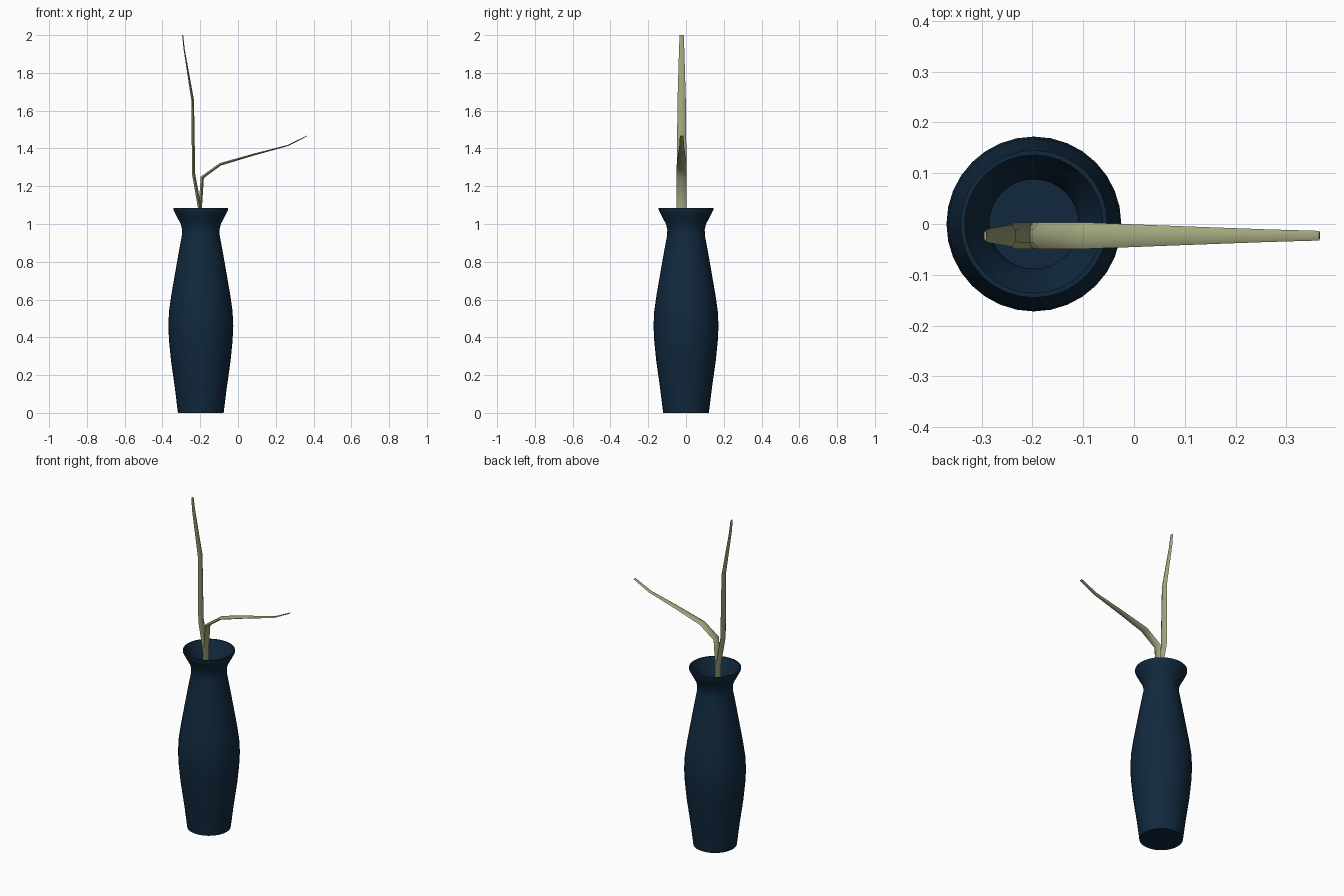
import bpy, bmesh, math
from mathutils import Vector

if "Cube" in bpy.data.objects:
    bpy.data.objects.remove(bpy.data.objects["Cube"])

CX, CY = -0.197, -0.023   # vase axis x, branch plane y


def material(name, rgb):
    m = bpy.data.materials.new(name)
    m.diffuse_color = (*rgb, 1)
    m.use_nodes = True
    m.node_tree.nodes["Principled BSDF"].inputs["Base Color"].default_value = m.diffuse_color
    return m


def finish(bm, name, mat, angle):
    bmesh.ops.recalc_face_normals(bm, faces=bm.faces)
    me = bpy.data.meshes.new(name)
    bm.to_mesh(me)
    bm.free()
    ob = bpy.data.objects.new(name, me)
    bpy.context.collection.objects.link(ob)
    me.materials.append(mat)
    bpy.ops.object.select_all(action='DESELECT')
    ob.select_set(True)
    bpy.context.view_layer.objects.active = ob
    bpy.ops.object.shade_smooth_by_angle(angle=math.radians(angle))
    return ob


def skin(bm, rings):
    """Bridge successive vertex rings and cap both ends."""
    for a, b in zip(rings, rings[1:]):
        n = len(a)
        for i in range(n):
            bm.faces.new((a[i], a[(i + 1) % n], b[(i + 1) % n], b[i]))
    bm.faces.new(rings[0])
    bm.faces.new(rings[-1])


def lathe(name, profile, mat, sides=32):
    bm = bmesh.new()
    rings = [[bm.verts.new((CX + r * math.cos(t), r * math.sin(t), z))
              for t in (2 * math.pi * i / sides for i in range(sides))]
             for r, z in profile]
    skin(bm, rings)
    return finish(bm, name, mat, 50)


def branch(name, path, mat):
    """Flattened six-sided twig; path rows are x, z, thickness, y width."""
    bm = bmesh.new()
    pts = [Vector((x, 0, z)) for x, z, _, _ in path]
    rings = []
    for i, (x, z, thick, width) in enumerate(path):
        d = (pts[min(i + 1, len(pts) - 1)] - pts[max(i - 1, 0)]).normalized()
        side = Vector((d.z, 0, -d.x))
        ring = []
        for k in range(6):
            t = math.pi / 2 + k * math.pi / 3
            p = pts[i] + side * (math.cos(t) * thick / 1.732)
            ring.append(bm.verts.new((p.x, CY + math.sin(t) * width / 2, p.z)))
        rings.append(ring)
    skin(bm, rings)
    return finish(bm, name, mat, 50)


navy = material("navy glaze", (0.0056, 0.022, 0.048))
twig = material("dry olive twig", (0.37, 0.39, 0.21))

# Vase: outer wall, lip, then inner wall down to the floor
outer = [(0.121, 0), (0.137, 0.13), (0.157, 0.27), (0.168, 0.38), (0.172, 0.46),
         (0.168, 0.54), (0.155, 0.63), (0.136, 0.74), (0.115, 0.86),
         (0.100, 0.94), (0.099, 0.97), (0.106, 1.00), (0.130, 1.045), (0.145, 1.075),
         (0.145, 1.084)]
inner = [(r - 0.011, z) for r, z in reversed(outer[1:-2])]
lathe("vase", outer + [(0.136, 1.084)] + inner + [(0.11, 0.03)], navy)

# Two branches rising from inside the vase
branch("upright_branch", [(-0.200, 0.30, 0.018, 0.052), (-0.203, 1.085, 0.018, 0.052),
                          (-0.235, 1.265, 0.017, 0.052), (-0.240, 1.655, 0.014, 0.044),
                          (-0.285, 1.925, 0.006, 0.028), (-0.293, 2.0, 0.005, 0.022)], twig)
branch("leaning_branch", [(-0.200, 0.30, 0.018, 0.052), (-0.200, 1.085, 0.018, 0.052),
                          (-0.189, 1.247, 0.018, 0.052), (-0.094, 1.316, 0.014, 0.052),
                          (0.085, 1.368, 0.010, 0.038),
                          (0.261, 1.415, 0.006, 0.025), (0.365, 1.466, 0.004, 0.019)], twig)
